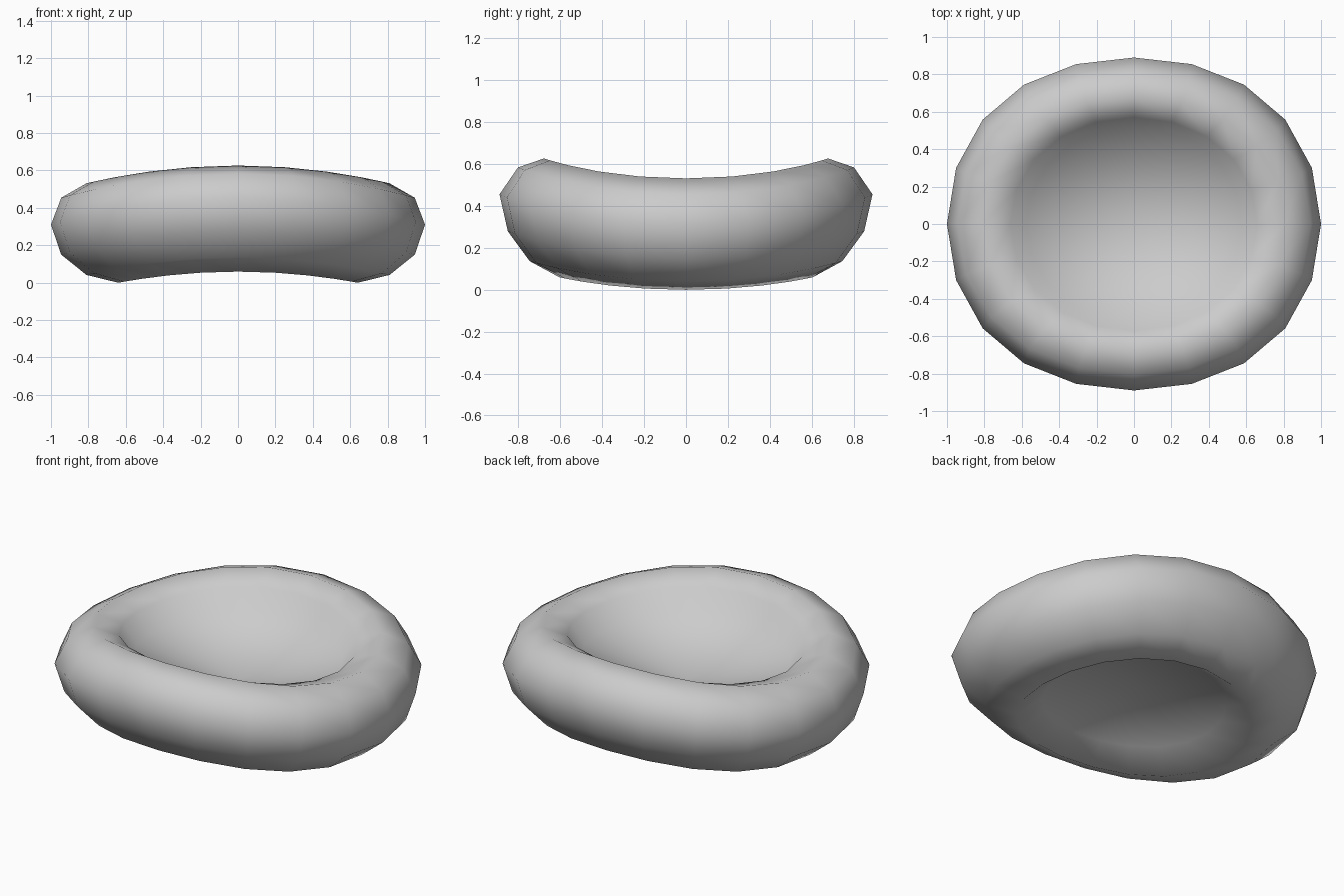
import bpy, bmesh
from math import cos, sin, tau

if "Cube" in bpy.data.objects:
    bpy.data.objects.remove(bpy.data.objects["Cube"])

SEG = 20
# half cross-section of the dimpled disc: (radius, height), top dish to bottom dish
PROFILE = [(0.575, 0.12), (0.66, 0.215), (0.81, 0.24),
           (0.945, 0.15), (1.0, 0.0), (0.945, -0.155), (0.81, -0.25), (0.64, -0.278),
           (0.50, -0.155)]


def bend(x, y, h):
    """Curl the disc upward, strongly along y and slightly along x."""
    z = 0.255 + 0.20 * y * y + 0.055 * x * x + h
    y2 = y * (0.98 - 0.09 * y * y) * (1 - 0.38 * max(h, 0))
    return x, y2, z


# dimpled disc: spun profile rings closed by sunken centre fans
bm = bmesh.new()
rings = [[bm.verts.new(bend(r * cos(tau * i / SEG), r * sin(tau * i / SEG), h))
          for i in range(SEG)] for r, h in PROFILE]
top = bm.verts.new(bend(0, 0, 0.02))
bottom = bm.verts.new(bend(0, 0, -0.05))
for i in range(SEG):
    j = (i + 1) % SEG
    bm.faces.new((top, rings[0][i], rings[0][j]))
    bm.faces.new((bottom, rings[-1][j], rings[-1][i]))
    for a, b in zip(rings, rings[1:]):
        bm.faces.new((a[i], b[i], b[j], a[j]))
bmesh.ops.recalc_face_normals(bm, faces=bm.faces)
for f in bm.faces:
    f.smooth = True
mesh = bpy.data.meshes.new("dimpled_disc")
bm.to_mesh(mesh)
bm.free()
disc = bpy.data.objects.new("dimpled_disc", mesh)
bpy.context.collection.objects.link(disc)
